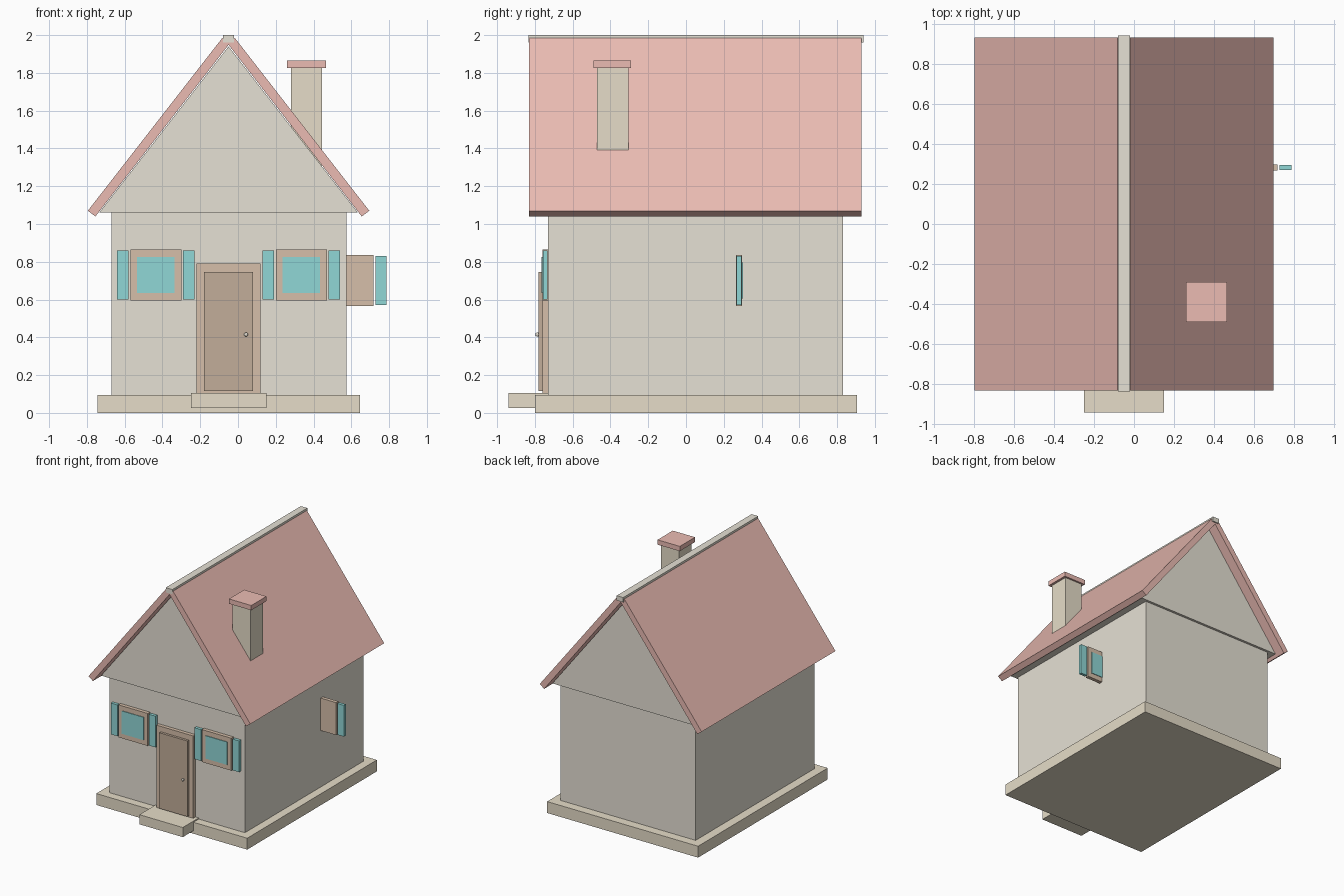
import bpy
import bmesh

if "Cube" in bpy.data.objects:
    bpy.data.objects.remove(bpy.data.objects["Cube"])


def material(name, rgb):
    m = bpy.data.materials.new(name)
    m.diffuse_color = (*rgb, 1)
    m.use_nodes = True
    m.node_tree.nodes["Principled BSDF"].inputs["Base Color"].default_value = m.diffuse_color
    return m


PLASTER = material("plaster", (0.79, 0.75, 0.66))
STONE = material("stone", (0.79, 0.72, 0.58))
TILE = material("tile", (0.83, 0.50, 0.45))
TEAL = material("teal", (0.28, 0.68, 0.67))
FRAME = material("frame_wood", (0.67, 0.52, 0.40))
DOOR = material("door_wood", (0.54, 0.42, 0.32))
AXIS = -0.05  # x of the house's middle


def prism(name, profile, y0, y1, mat):
    """Extrude an (x, z) profile along y."""
    bm = bmesh.new()
    face = bm.faces.new([bm.verts.new((x, y0, z)) for x, z in profile])
    ext = bmesh.ops.extrude_face_region(bm, geom=[face])
    new = [v for v in ext["geom"] if isinstance(v, bmesh.types.BMVert)]
    bmesh.ops.translate(bm, verts=new, vec=(0, y1 - y0, 0))
    bmesh.ops.recalc_face_normals(bm, faces=bm.faces)
    me = bpy.data.meshes.new(name)
    bm.to_mesh(me)
    bm.free()
    me.materials.append(mat)
    ob = bpy.data.objects.new(name, me)
    bpy.context.collection.objects.link(ob)
    return ob


def box(name, x0, x1, y0, y1, z0, z1, mat):
    return prism(name, [(x0, z0), (x1, z0), (x1, z1), (x0, z1)], y0, y1, mat)


def window(name, cx, cy, cz, out):
    """Frame, pane and two shutters; out = -1 faces the front, +1 the back."""
    def part(label, x, w, h, near, far, mat):
        ya, yb = sorted((cy + out * near, cy + out * far))
        box(f"{name}_{label}", cx + x - w / 2, cx + x + w / 2, ya, yb,
            cz - h / 2, cz + h / 2, mat)
    part("frame", 0, 0.27, 0.27, -0.015, 0.015, FRAME)
    part("pane", 0, 0.20, 0.19, -0.005, 0.02, TEAL)
    for side, label in ((-1, "left_shutter"), (1, "right_shutter")):
        part(label, side * 0.175, 0.06, 0.26, -0.0125, 0.0125, TEAL)


# Foundation, doorstep and walls
box("foundation", -0.745, 0.645, -0.80, 0.905, 0, 0.095, STONE)
box("doorstep", -0.25, 0.15, -0.94, -0.70, 0.025, 0.105, STONE)
box("walls", -0.67, 0.575, -0.73, 0.83, 0.09, 1.06, PLASTER)

# Gable block, roof slabs and ridge cap
prism("gable", [(-0.735, 1.06), (0.635, 1.06), (AXIS, 1.94)], -0.75, 0.85, PLASTER)
slab = [(-0.745, 1.07), (-0.705, 1.04), (0.005, 1.955), (-0.033, 1.985)]
for side, label in ((1, "left"), (-1, "right")):
    prism(f"roof_{label}", [(AXIS + side * x, z) for x, z in slab], -0.83, 0.93, TILE)
box("ridge_cap", -0.08, -0.02, -0.835, 0.94, 1.96, 2.0, PLASTER)

# Chimney
box("chimney", 0.28, 0.445, -0.47, -0.305, 1.22, 1.825, STONE)
box("chimney_cap", 0.26, 0.465, -0.49, -0.29, 1.825, 1.865, TILE)

# Door with knob
box("door_frame", -0.22, 0.12, -0.76, -0.72, 0.10, 0.79, FRAME)
box("door", -0.18, 0.08, -0.78, -0.75, 0.115, 0.745, DOOR)
bpy.ops.mesh.primitive_uv_sphere_add(segments=12, ring_count=8, radius=0.011,
                                     location=(0.043, -0.787, 0.415))
knob = bpy.context.object
knob.name = "door_knob"
knob.data.materials.append(PLASTER)

# Windows: two in front, one standing edge-on through the right wall
window("front_left_window", -0.435, -0.745, 0.73, -1)
window("front_right_window", 0.335, -0.745, 0.73, -1)
window("side_window", 0.582, 0.281, 0.70, 1)
